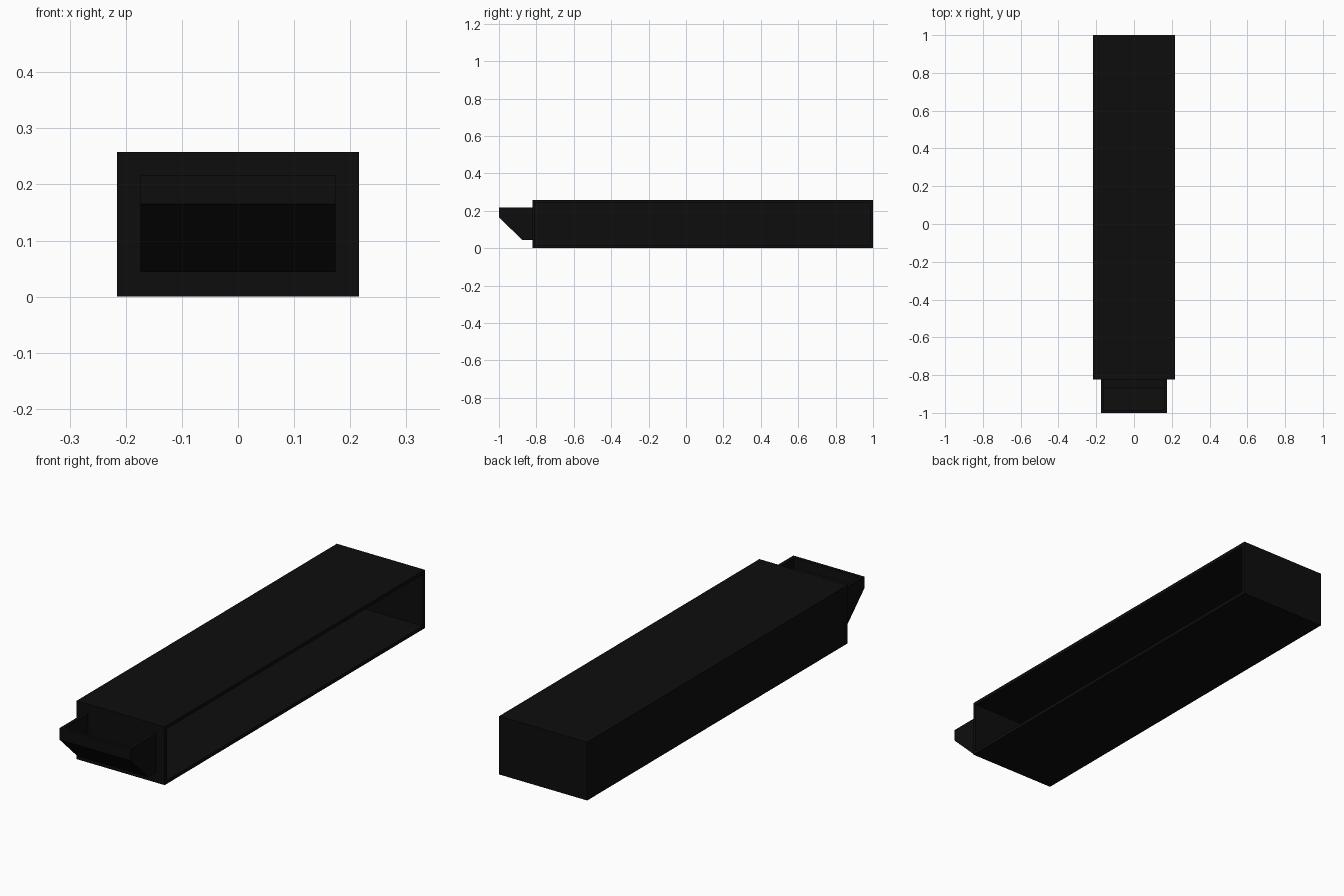
import bpy, bmesh

if "Cube" in bpy.data.objects:
    bpy.data.objects.remove(bpy.data.objects["Cube"])

black = bpy.data.materials.new("black plastic")
black.diffuse_color = (0.004, 0.004, 0.004, 1)
black.use_nodes = True
black.node_tree.nodes["Principled BSDF"].inputs["Base Color"].default_value = black.diffuse_color


def open_shell(name, profile, half_width, is_open, thickness):
    """Extrude a (y, z) profile along x, drop the open sides, thicken inward."""
    bm = bmesh.new()
    face = bm.faces.new([bm.verts.new((-half_width, y, z)) for y, z in profile])
    ext = bmesh.ops.extrude_face_region(bm, geom=[face], use_keep_orig=True)
    moved = [g for g in ext["geom"] if isinstance(g, bmesh.types.BMVert)]
    bmesh.ops.translate(bm, verts=moved, vec=(2 * half_width, 0, 0))
    bmesh.ops.recalc_face_normals(bm, faces=bm.faces[:])
    bm.normal_update()
    doomed = [f for f in bm.faces if is_open(f.normal)]
    bmesh.ops.delete(bm, geom=doomed, context='FACES')
    mesh = bpy.data.meshes.new(name)
    bm.to_mesh(mesh)
    bm.free()
    mesh.materials.append(black)
    obj = bpy.data.objects.new(name, mesh)
    bpy.context.collection.objects.link(obj)
    solid = obj.modifiers.new("wall thickness", 'SOLIDIFY')
    solid.thickness = thickness
    solid.offset = -1
    solid.use_even_offset = True
    return obj


# Long case, open along its right side
open_shell("case", [(-0.822, 0), (1, 0), (1, 0.258), (-0.822, 0.258)],
           0.216, lambda n: n.x > 0.9, 0.015)

# Front tray with a sloped underside, open at the top and against the case
open_shell("front_tray",
           [(-0.822, 0.044), (-0.875, 0.044), (-1, 0.165),
            (-1, 0.217), (-0.822, 0.217)],
           0.174, lambda n: n.z > 0.9 or n.y > 0.9, 0.015)
